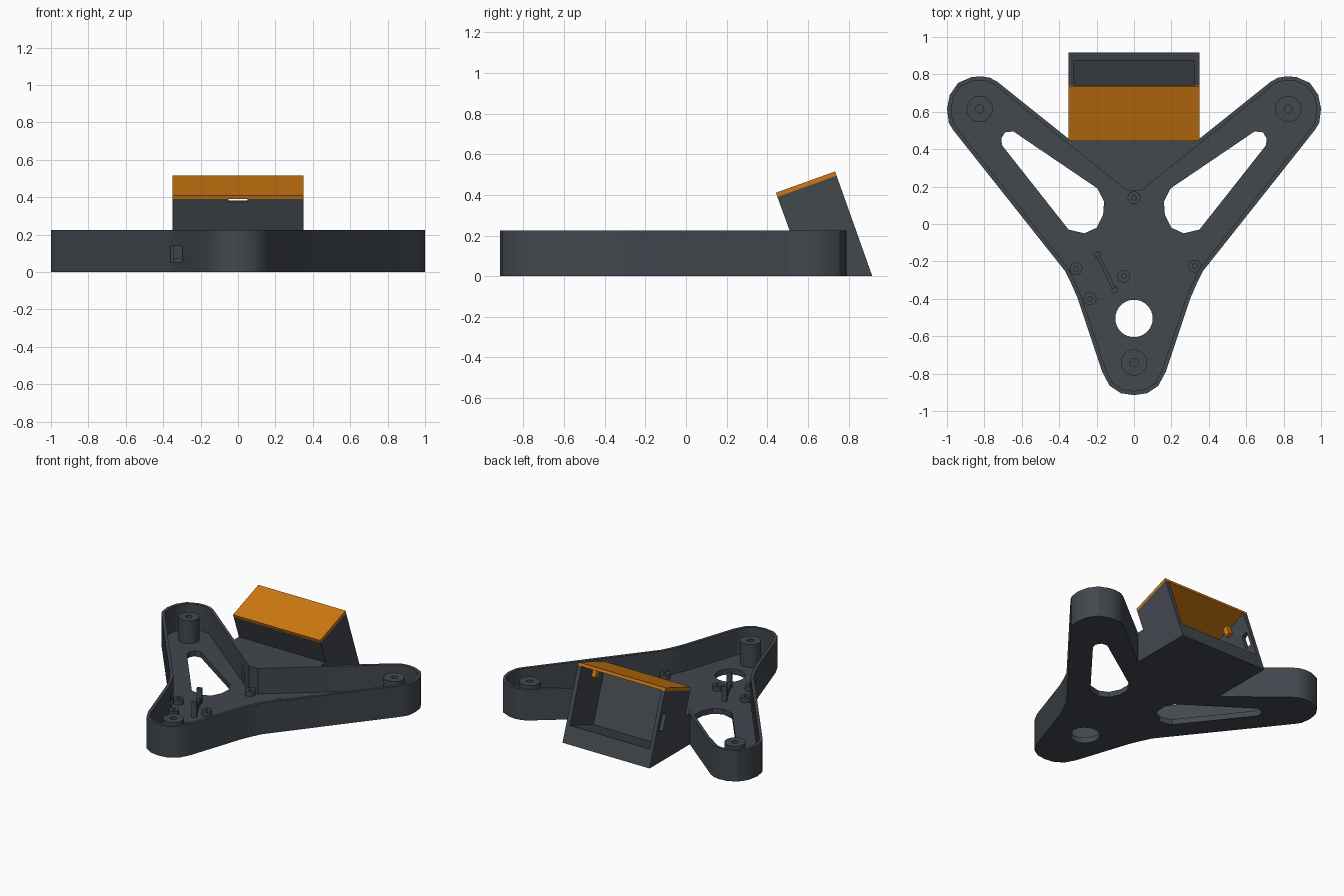
import bpy, bmesh, math
from mathutils import Vector

if "Cube" in bpy.data.objects:
    bpy.data.objects.remove(bpy.data.objects["Cube"])


def material(name, rgb):
    m = bpy.data.materials.new(name)
    m.diffuse_color = (*rgb, 1)
    m.use_nodes = True
    m.node_tree.nodes["Principled BSDF"].inputs["Base Color"].default_value = m.diffuse_color
    return m


GREY = material("dark grey", (0.055, 0.065, 0.078))
ORANGE = material("orange", (0.62, 0.19, 0.006))


def prism(name, pts, lo, hi, axis="z", mat=GREY):
    """Extrude a 2D polygon along z (points are x,y) or x (points are y,z)."""
    place = (lambda p, t: (p[0], p[1], t)) if axis == "z" else (lambda p, t: (t, p[0], p[1]))
    bm = bmesh.new()
    low = [bm.verts.new(place(p, lo)) for p in pts]
    top = [bm.verts.new(place(p, hi)) for p in pts]
    bm.faces.new(low)
    bm.faces.new(top)
    for i in range(len(pts)):
        j = (i + 1) % len(pts)
        bm.faces.new((low[i], low[j], top[j], top[i]))
    bmesh.ops.recalc_face_normals(bm, faces=bm.faces)
    me = bpy.data.meshes.new(name)
    bm.to_mesh(me)
    bm.free()
    me.materials.append(mat)
    ob = bpy.data.objects.new(name, me)
    bpy.context.collection.objects.link(ob)
    return ob


def circle(x, y, r, n=32):
    return [(x + r * math.cos(2 * math.pi * i / n), y + r * math.sin(2 * math.pi * i / n)) for i in range(n)]


def rect(x, y, w, h, angle=0):
    c, s = math.cos(angle), math.sin(angle)
    return [(x + a * c - b * s, y + a * s + b * c)
            for a, b in ((-w / 2, -h / 2), (w / 2, -h / 2), (w / 2, h / 2), (-w / 2, h / 2))]


def inset(pts, d):
    """Offset a counter-clockwise outline inward with mitred corners."""
    out = []
    for i, p in enumerate(pts):
        p0, p1, p2 = Vector(pts[i - 1]), Vector(p), Vector(pts[(i + 1) % len(pts)])
        a, b = (p1 - p0).normalized(), (p2 - p1).normalized()
        na, nb = Vector((-a.y, a.x)), Vector((-b.y, b.x))
        out.append(tuple(p1 + (na + nb) * (d / (1 + na.dot(nb)))))
    return out


def cut(ob, *cutters):
    for c in cutters:
        c.hide_render = True
        m = ob.modifiers.new("cut", "BOOLEAN")
        m.operation, m.solver, m.object = "DIFFERENCE", "EXACT", c
        bpy.context.view_layer.objects.active = ob
        bpy.ops.object.modifier_apply(modifier=m.name)
        bpy.data.objects.remove(c)


def smooth(ob):
    ob.data.shade_smooth()
    ob.data.set_sharp_from_angle(angle=math.radians(30))


def mirror(pts):
    return [(-x, y) for x, y in reversed(pts)]


H, FLOOR = 0.225, 0.04

# Tray: three-armed shell, left half of the outline counter-clockwise from the notch
left = [(-0.03, 0.2), (-0.73, 0.76), (-0.77, 0.782), (-0.82, 0.79), (-0.87, 0.785), (-0.94, 0.755),
        (-0.985, 0.69), (-1.0, 0.615), (-0.99, 0.54), (-0.965, 0.50), (-0.37, -0.25), (-0.335, -0.32),
        (-0.30, -0.40), (-0.17, -0.79), (-0.13, -0.865), (-0.07, -0.905)]
outline = left + [(0, -0.915)] + mirror(left)
tray = prism("tray", outline, 0, H)
slot = [(-0.71, 0.455), (-0.69, 0.49), (-0.645, 0.495), (-0.195, 0.19), (-0.16, 0.12), (-0.165, 0.05),
        (-0.20, -0.02), (-0.265, -0.05), (-0.35, -0.03), (-0.705, 0.42)]
cut(tray,
    prism("inside", inset(outline, 0.022), FLOOR, H + 0.1),
    prism("left_slot", slot, -0.1, 0.1),
    prism("right_slot", mirror(slot), -0.1, 0.1),
    prism("round_hole", circle(0, -0.505, 0.1), -0.1, 0.1),
    prism("port", rect(-0.33, -0.33, 0.06, 0.16), 0.055, 0.14),
    prism("cable_opening", rect(-0.125, 0.275, 0.06, 0.07, -0.675), 0.06, 0.16))
smooth(tray)

# Screw posts: tall ones at the arm ends, short ones on the floor
tall = [(-0.825, 0.615), (0.825, 0.615), (0, -0.74)]
short = [(-0.31, -0.24), (-0.235, -0.40), (-0.055, -0.28), (0.325, -0.225), (0, 0.14)]
for label, places, r, top in (("tall_post", tall, 0.07, 0.205), ("short_post", short, 0.034, 0.075)):
    for x, y in places:
        post = prism(label, circle(x, y, r), FLOOR - 0.01, top)
        cut(post, prism("screw_hole", circle(x, y, r * 0.25 + 0.004, 16), FLOOR + 0.01, top + 0.1))
        smooth(post)

# Board holder: low rib with an upright at each end
lean = math.atan2(-0.205, 0.10)
prism("holder_rib", rect(-0.15, -0.258, 0.2, 0.018, lean), FLOOR - 0.01, 0.08)
for x, y in ((-0.197, -0.162), (-0.103, -0.354)):
    prism("holder_upright", rect(x, y, 0.025, 0.035, lean), FLOOR - 0.01, 0.15)

# Tilted frame of the display box: u runs back along the lid, n points out of the lid
A, u, n = Vector((0.45, 0.39)), Vector((0.941, 0.339)), Vector((-0.339, 0.941))


def tilted(u0, u1, n0, n1):
    return [tuple(A + u * a + n * b) for a, b in ((u0, n0), (u1, n0), (u1, n1), (u0, n1))]


# Display box: open at the back and under the lid
box = prism("display_box", [tuple(A), (0.741, 0.495), (0.917, 0), (0.591, 0)], -0.35, 0.35, "x")
cut(box,
    prism("box_inside", tilted(0.022, 0.5, -0.40, 0.1), -0.32, 0.32, "x"),
    prism("side_window", tilted(0.26 - 0.025, 0.26 + 0.025, -0.275, -0.155), -0.4, -0.3, "x"),
    prism("front_notch", tilted(-0.1, 0.1, -0.015, 0.05), -0.05, 0.05, "x"))

# Bridge: wedge filling the notch between the arms and the box
bridge = prism("bridge", [(-0.35, 0.515), (-0.35, 0.45), (-0.03, 0.195), (0.03, 0.195), (0.35, 0.45), (0.35, 0.515)],
               0, H - 0.001)
for v in bridge.data.vertices:
    if v.co.y > 0.5 and v.co.z < 0.1:
        v.co.y = 0.595

# Lid with two small hanging clips
prism("lid", tilted(0, 0.31, 0, 0.022), -0.35, 0.35, "x", ORANGE)
for s in (-1, 1):
    x0, x1 = sorted((s * 0.285, s * 0.315))
    prism("lid_clip", tilted(0.13, 0.17, -0.07, 0.005), x0, x1, "x", ORANGE)
